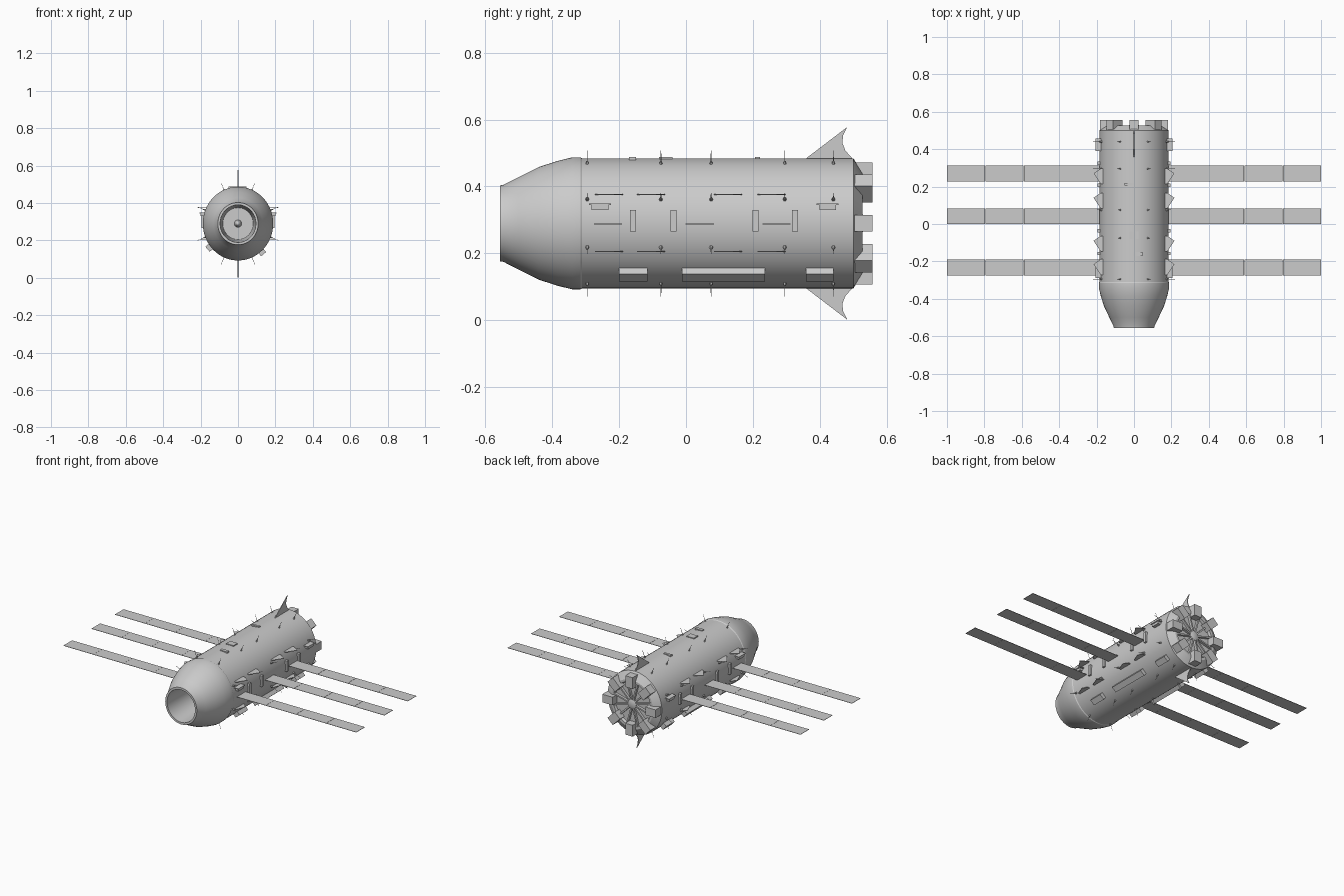
import bpy, bmesh, math
from mathutils import Matrix, Vector

cube = bpy.data.objects.get("Cube")
if cube:
    bpy.data.objects.remove(cube, do_unlink=True)

AXIS = 0.29      # height of the hull axis
HULL = 0.196     # hull radius
FLAT = 0.955     # sideways squeeze of the hull

grey = bpy.data.materials.new("hull_grey")
grey.use_nodes = True
grey.diffuse_color = (0.6, 0.6, 0.6, 1)
grey.node_tree.nodes["Principled BSDF"].inputs["Base Color"].default_value = (0.6, 0.6, 0.6, 1)


def finish(name, bm, smooth=False):
    bmesh.ops.recalc_face_normals(bm, faces=bm.faces)
    mesh = bpy.data.meshes.new(name)
    bm.to_mesh(mesh)
    bm.free()
    mesh.materials.append(grey)
    ob = bpy.data.objects.new(name, mesh)
    bpy.context.collection.objects.link(ob)
    if smooth:
        bpy.ops.object.select_all(action="DESELECT")
        ob.select_set(True)
        bpy.context.view_layer.objects.active = ob
        bpy.ops.object.shade_smooth_by_angle(angle=math.radians(25))
    return ob


def lathe(name, profile, squeeze=FLAT, steps=64):
    """Spin (y, radius) points around the hull axis."""
    bm = bmesh.new()
    verts = [bm.verts.new((0, y, r)) for y, r in profile]
    edges = [bm.edges.new(pair) for pair in zip(verts, verts[1:])]
    bmesh.ops.spin(bm, geom=verts + edges, cent=(0, 0, 0), axis=(0, 1, 0),
                   angle=math.tau, steps=steps, use_duplicate=False)
    bmesh.ops.remove_doubles(bm, verts=bm.verts, dist=0.0002)
    bmesh.ops.transform(bm, verts=bm.verts,
                        matrix=Matrix.Translation((0, 0, AXIS)) @ Matrix.Diagonal((squeeze, 1, 1, 1)))
    return finish(name, bm, True)


def add_box(bm, centre, size, matrix=Matrix.Identity(4)):
    bmesh.ops.create_cube(bm, size=1, matrix=matrix @ Matrix.Translation(centre)
                          @ Matrix.Diagonal((*size, 1)))


def around(degrees, y):
    """Frame on the axis whose x points outward at an angle from +x."""
    return Matrix.Translation((0, y, AXIS)) @ Matrix.Rotation(-math.radians(degrees), 4, "Y")


def add_prism(bm, points, offset):
    bottom = [bm.verts.new(p) for p in points]
    face = bm.faces.new(bottom)
    top = bmesh.ops.extrude_face_region(bm, geom=[face])["geom"]
    bmesh.ops.translate(bm, vec=offset, verts=[v for v in top if isinstance(v, bmesh.types.BMVert)])


# Hull with hollow nose and tapered stern
lathe("hull", [(-0.27, 0), (-0.27, 0.085), (-0.54, 0.1), (-0.556, 0.1), (-0.556, 0.113),
               (-0.545, 0.115), (-0.5, 0.138), (-0.44, 0.168), (-0.385, 0.186), (-0.34, 0.197),
               (-0.315, 0.197), (-0.31, HULL - 0.002), (0.5, HULL - 0.002), (0.527, 0.15),
               (0.527, 0.135), (0.512, 0.13), (0.512, 0)])
lathe("nose_core", [(-0.33, 0), (-0.31, 0.012), (-0.27, 0.02)], 1, 16)

# Stern hub, spokes and thruster blocks
lathe("stern_hub", [(0.505, 0.028), (0.527, 0.028), (0.532, 0.015), (0.532, 0)], 1, 24)
bm = bmesh.new()
for i in range(12):
    add_box(bm, (0.082, 0, 0), (0.12, 0.02, 0.009), around(i * 30 + 15, 0.517))
finish("stern_spokes", bm)
bm = bmesh.new()
for i in range(8):
    add_box(bm, (0.147, 0, 0), (0.07, 0.054, 0.05), around(i * 45, 0.53))
finish("thruster_blocks", bm)

# Long side panels, each built from segments
bm = bmesh.new()
for side in (-1, 1):
    for y in (0.27, 0.041, -0.233):
        for i in range(4):
            add_box(bm, (side * (0.28 + i * 0.206), y, 0), (0.205, 0.084, 0.002),
                    Matrix.Translation((0, 0, AXIS - 0.002)))
finish("solar_panels", bm)

# Swept fins above and below the stern
for name, sign in (("top_fin", 1), ("bottom_fin", -1)):
    bm = bmesh.new()
    outline = [(0.35, 0.18), (0.36, 0.195), (0.482, 0.288), (0.469, 0.262),
               (0.467, 0.24), (0.476, 0.217), (0.5, 0.19)]
    add_prism(bm, [(-0.002, y, AXIS + sign * h) for y, h in outline], (0.004, 0, 0))
    finish(name, bm)

# Antenna spikes with small feet
bm = bmesh.new()
for y in (-0.295, -0.075, 0.075, 0.295, 0.44):
    for i in range(8):
        frame = around(22.5 + 45 * i, y)
        for length, r1, r2, x in ((0.055, 0.0015, 0.001, 0.208), (0.016, 0.006, 0.003, 0.193)):
            bmesh.ops.create_cone(bm, segments=6, radius1=r1, radius2=r2, depth=length, cap_ends=True,
                                  matrix=frame @ Matrix.Translation((x, 0, 0))
                                  @ Matrix.Rotation(math.pi / 2, 4, "Y"))
finish("antenna_spikes", bm)

# Triangular vanes in two rows on each side
bm = bmesh.new()
for side in (-1, 1):
    for z, reach in ((0.374, 0.216), (0.205, 0.2)):
        for y in (-0.23, -0.105, 0.125, 0.255):
            add_prism(bm, [(side * 0.16, y - 0.042, z), (side * 0.178, y - 0.042, z),
                           (side * reach, y + 0.015, z), (side * 0.178, y + 0.042, z),
                           (side * 0.16, y + 0.042, z)], (0, 0, 0.003))
finish("side_vanes", bm)

# Upright brackets beside the panels, and capped side pods
bm = bmesh.new()
for side in (-1, 1):
    for y in (-0.158, -0.037, 0.207, 0.325):
        add_box(bm, (side * 0.185, y, 0.298), (0.02, 0.018, 0.065))
finish("panel_brackets", bm)
bm = bmesh.new()
for side in (-1, 1):
    for y in (-0.257, 0.423):
        add_box(bm, (side * 0.183, y, 0.338), (0.036, 0.05, 0.016))
        add_box(bm, (side * 0.184, y, 0.347), (0.042, 0.066, 0.005))
finish("side_pods", bm)

# Equipment boxes low on both flanks
bm = bmesh.new()
for angle in (-50, -140):
    for y, length in ((-0.158, 0.085), (0.112, 0.248), (0.4, 0.082)):
        add_box(bm, (0.193, 0, 0), (0.04, length, 0.035), around(angle, y))
finish("flank_boxes", bm)

# Low hatches on the back
bm = bmesh.new()
for x, y, length in ((0.02, -0.16, 0.02), (0, -0.06, 0.04), (-0.025, 0.213, 0.015)):
    add_box(bm, (x, y, AXIS + HULL - 0.002), (0.05, length, 0.009))
finish("top_hatches", bm)
